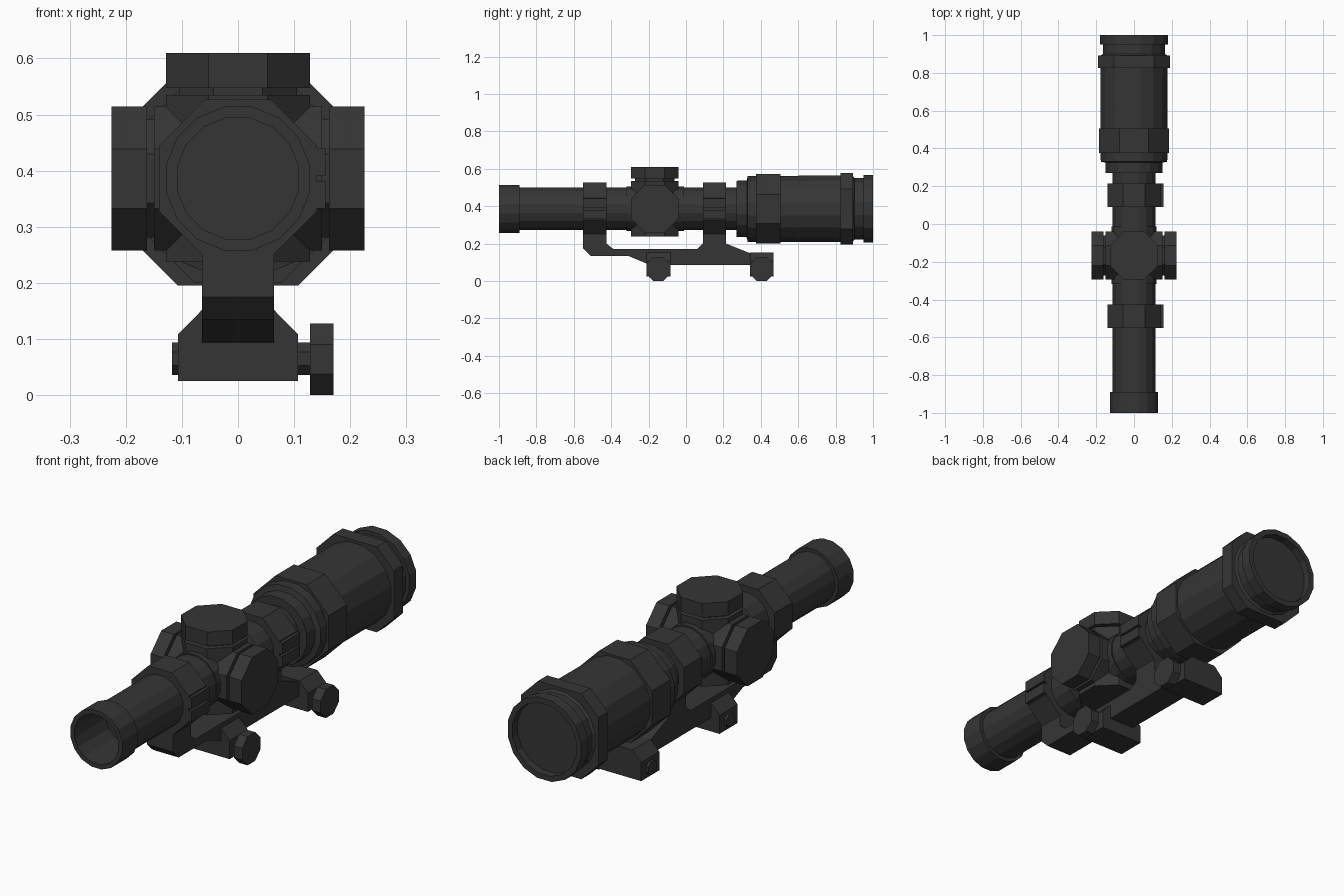
import bpy, bmesh, math
from mathutils import Vector

cube = bpy.data.objects.get("Cube")
if cube:
    bpy.data.objects.remove(cube, do_unlink=True)

mat = bpy.data.materials.new("matte_charcoal")
mat.use_nodes = True
COL = (0.036, 0.036, 0.036, 1)
mat.diffuse_color = COL
bsdf = mat.node_tree.nodes["Principled BSDF"]
bsdf.inputs["Base Color"].default_value = COL
bsdf.inputs["Roughness"].default_value = 0.8

AXIS_Z = 0.386     # height of the optical axis
TURRET_Y = -0.167  # centre of the adjustment turrets


def finish(name, bm):
    bmesh.ops.remove_doubles(bm, verts=bm.verts, dist=1e-5)
    bmesh.ops.recalc_face_normals(bm, faces=bm.faces)
    me = bpy.data.meshes.new(name)
    bm.to_mesh(me)
    bm.free()
    me.materials.append(mat)
    ob = bpy.data.objects.new(name, me)
    bpy.context.collection.objects.link(ob)
    return ob


def place(axis, u, v, w):
    return {"x": Vector((w, u, v)), "y": Vector((u, w, v)), "z": Vector((u, v, w))}[axis]


def prism(name, pts, axis, a, b):
    """Extrude a 2D outline along an axis from a to b."""
    bm = bmesh.new()
    lo = [bm.verts.new(place(axis, u, v, a)) for u, v in pts]
    hi = [bm.verts.new(place(axis, u, v, b)) for u, v in pts]
    bm.faces.new(lo)
    bm.faces.new(hi)
    n = len(pts)
    for i in range(n):
        j = (i + 1) % n
        bm.faces.new((lo[i], lo[j], hi[j], hi[i]))
    return finish(name, bm)


def ngon(cu, cv, half, n=8):
    """Regular polygon with flats on the axes; half is the flat distance."""
    r = half / math.cos(math.pi / n)
    return [(cu + r * math.cos(math.tau * (i + 0.5) / n),
             cv + r * math.sin(math.tau * (i + 0.5) / n)) for i in range(n)]


def chamfered(cu, cv, half, flat):
    """Square with cut corners; flat is half of the remaining straight edge."""
    q = [(half, -flat), (half, flat), (flat, half), (-flat, half),
         (-half, flat), (-half, -flat), (-flat, -half), (flat, -half)]
    return [(cu + u, cv + v) for u, v in q]


def lathe(name, profile, n=16):
    """Revolve (y, radius) points around the optical axis."""
    bm = bmesh.new()
    rings = []
    for y, r in profile:
        pts = ngon(0, AXIS_Z, max(r, 1e-7), n)
        rings.append([bm.verts.new((u, y, v)) for u, v in pts])
    for r0, r1 in zip(rings, rings[1:]):
        for i in range(n):
            j = (i + 1) % n
            bm.faces.new((r0[i], r0[j], r1[j], r1[i]))
    return finish(name, bm)


# Optical tube: hollow eyepiece, slim tube, stepped objective bell
lathe("eyepiece", [(-0.78, 0), (-0.78, 0.108), (-1, 0.108), (-1, 0.128),
                   (-0.89, 0.128), (-0.89, 0.113)])
lathe("main_tube", [(-0.89, 0.113), (-0.317, 0.113), (-0.317, 0.119),
                    (-0.012, 0.119), (-0.012, 0.113), (0.27, 0.113)])
lathe("objective_bell", [(0.27, 0.113), (0.27, 0.15), (0.325, 0.152), (0.33, 0.176),
                         (0.89, 0.178), (0.9, 0.165), (0.95, 0.165), (0.95, 0.181),
                         (1, 0.181), (1, 0.157), (0.965, 0.157), (0.965, 0)])
prism("bell_grip", ngon(0, AXIS_Z, 0.186), "y", 0.375, 0.505)
prism("front_flange", chamfered(0, AXIS_Z, 0.191, 0.107), "y", 0.827, 0.892)

# Turret housing and the three octagonal dials
prism("housing_cross", ngon(TURRET_Y, AXIS_Z, 0.128), "x", -0.15, 0.15)
prism("housing_upright", ngon(0, TURRET_Y, 0.128), "z", 0.238, 0.535)
prism("dial_neck_top", ngon(0, TURRET_Y, 0.105), "z", 0.53, 0.55)
prism("dial_top", ngon(0, TURRET_Y, 0.128), "z", 0.547, 0.61)
for side, s in (("left", 1), ("right", -1)):
    prism("dial_neck_" + side, ngon(TURRET_Y, AXIS_Z, 0.105), "x", s * 0.145, s * 0.165)
    prism("dial_" + side, ngon(TURRET_Y, AXIS_Z, 0.128), "x", s * 0.162, s * 0.225)

# Mount rings with split clamping lugs on one side
for tag, y0, y1 in (("front", -0.55, -0.425), ("rear", 0.09, 0.215)):
    prism("ring_" + tag, ngon(0, AXIS_Z, 0.141), "y", y0, y1)
    for part, z0, z1 in (("lower", 0.333, 0.381), ("upper", 0.391, 0.44)):
        prism(f"ring_lug_{part}_{tag}",
              [(0.12, z0), (0.156, z0), (0.156, z1), (0.12, z1)], "y", y0, y1)

# Cantilever mount: one side profile with both pillars
prism("mount_base", [
    (-0.55, 0.30), (-0.55, 0.175), (-0.51, 0.135), (-0.31, 0.135), (-0.19, 0.085),
    (0.465, 0.085), (0.465, 0.15), (0.34, 0.15), (0.215, 0.20), (0.215, 0.30),
    (0.09, 0.30), (0.09, 0.20), (0.06, 0.172), (-0.39, 0.172), (-0.425, 0.20),
    (-0.425, 0.30)], "x", -0.064, 0.064)

# Rail clamps with cross bolts and octagonal thumb nuts
for tag, yc in (("front", -0.148), ("rear", 0.405)):
    prism("clamp_" + tag, [(-0.107, 0.025), (0.107, 0.025), (0.107, 0.108),
                           (0.064, 0.152), (-0.064, 0.152), (-0.107, 0.108)],
          "y", yc - 0.064, yc + 0.064)
    prism("clamp_bolt_" + tag, ngon(yc, 0.065, 0.029), "x", -0.118, 0.13)
    prism("thumb_nut_" + tag, ngon(yc, 0.064, 0.064), "x", 0.128, 0.17)
